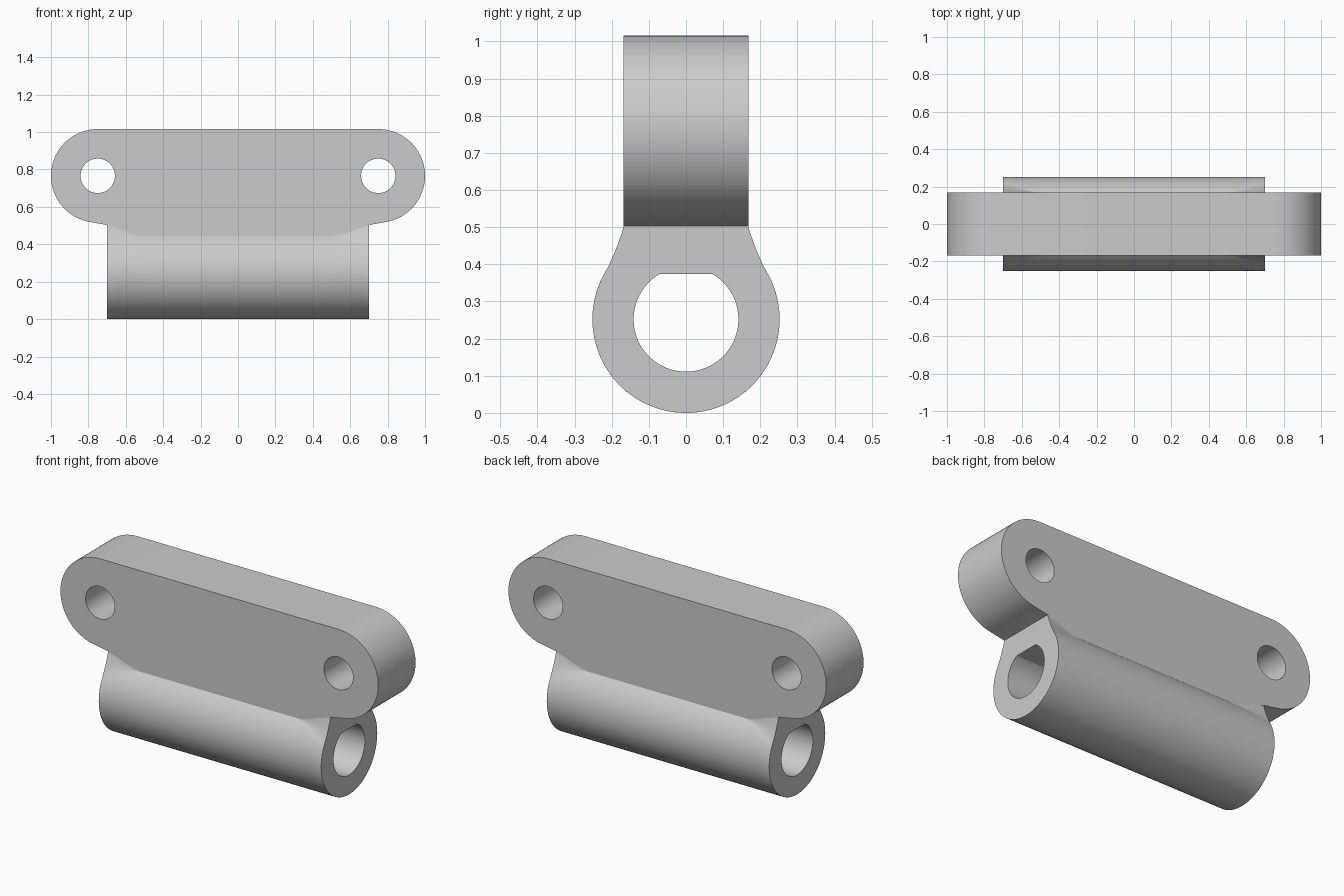
import bpy, bmesh
from math import sin, cos, pi, radians, atan2
from mathutils import Vector

if "Cube" in bpy.data.objects:
    bpy.data.objects.remove(bpy.data.objects["Cube"])

HALF_T = 0.168                    # half thickness of the plate
EYE_X, EYE_Z, EYE_R = 0.75, 0.766, 0.25
BOLT_R = 0.092
TUBE_R, BORE_R, TUBE_X = 0.252, 0.141, 0.70

grey = bpy.data.materials.new("light grey")
grey.use_nodes = True
grey.diffuse_color = (0.6, 0.6, 0.6, 1)
grey.node_tree.nodes["Principled BSDF"].inputs["Base Color"].default_value = (0.6, 0.6, 0.6, 1)


def finish(obj):
    bpy.ops.object.select_all(action='DESELECT')
    obj.select_set(True)
    bpy.context.view_layer.objects.active = obj
    if obj.type == 'CURVE':
        bpy.ops.object.convert(target='MESH')
        obj = bpy.context.object
    bpy.ops.object.shade_smooth_by_angle(angle=radians(30))


def arc(cx, cz, r, a0, a1, n):
    return [(cx + r * cos(a0 + (a1 - a0) * i / n), cz + r * sin(a0 + (a1 - a0) * i / n))
            for i in range(n + 1)]


# Plate: rounded ends, shallow belly, two bolt holes
belly = [(0.48, 0.445), (0.53, 0.449), (0.58, 0.461), (0.64, 0.483), (0.70, 0.503)]
right_side = belly + arc(EYE_X, EYE_Z, EYE_R, radians(-81), pi / 2, 48)
outline = right_side + [(-x, z) for x, z in reversed(right_side)]
curve = bpy.data.curves.new("mounting_plate", 'CURVE')
curve.dimensions = '2D'
curve.fill_mode = 'BOTH'
curve.extrude = HALF_T
holes = [arc(s * EYE_X, EYE_Z, BOLT_R, 0, 2 * pi, 48)[:-1] for s in (-1, 1)]
for loop in [outline] + holes:
    spline = curve.splines.new('POLY')
    spline.points.add(len(loop) - 1)
    for p, (x, z) in zip(spline.points, loop):
        p.co = (x, z, 0, 1)
    spline.use_cyclic_u = True
curve.materials.append(grey)
plate = bpy.data.objects.new("mounting_plate", curve)
plate.rotation_euler.x = pi / 2
bpy.context.collection.objects.link(plate)
finish(plate)


# Tube: section flares into the plate more strongly towards its ends
def section(top_z):
    k = (top_z - 0.445) / (0.503 - 0.445)
    a = radians(48 - 19 * k)
    start = Vector((TUBE_R * cos(a), TUBE_R + TUBE_R * sin(a)))
    end = Vector((HALF_T, top_z))
    mid = start + Vector((-sin(a), cos(a))) * (end - start).length * 0.4
    side = arc(0, TUBE_R, TUBE_R, -pi / 2, a, 48)
    for i in range(1, 9):
        t = i / 8
        side.append(tuple(start * (1 - t) ** 2 + mid * 2 * t * (1 - t) + end * t * t))
    side.append((HALF_T - 0.004, top_z + 0.03))
    return side + [(-y, z) for y, z in reversed(side[1:])]


bm = bmesh.new()
stations = [(TUBE_X, 0.5)] + belly[-2::-1]
stations = [(-x, z) for x, z in stations] + stations[::-1]
outer, inner = [], []
for x, top_z in stations:
    pts = section(top_z)
    outer.append([bm.verts.new((x, y, z)) for y, z in pts])
for x in (-TUBE_X, TUBE_X):
    angles = [atan2(z - TUBE_R, y) for y, z in section(0.5)]
    inner.append([bm.verts.new((x, BORE_R * cos(a), TUBE_R + BORE_R * sin(a))) for a in angles])


def bridge(a, b):
    n = len(a)
    for i in range(n):
        j = (i + 1) % n
        bm.faces.new((a[i], a[j], b[j], b[i]))


rings = outer + inner[::-1]
for a, b in zip(rings, rings[1:] + rings[:1]):
    bridge(a, b)
bmesh.ops.recalc_face_normals(bm, faces=bm.faces)
mesh = bpy.data.meshes.new("hinge_tube")
bm.to_mesh(mesh)
bm.free()
mesh.materials.append(grey)
tube = bpy.data.objects.new("hinge_tube", mesh)
bpy.context.collection.objects.link(tube)
finish(tube)
